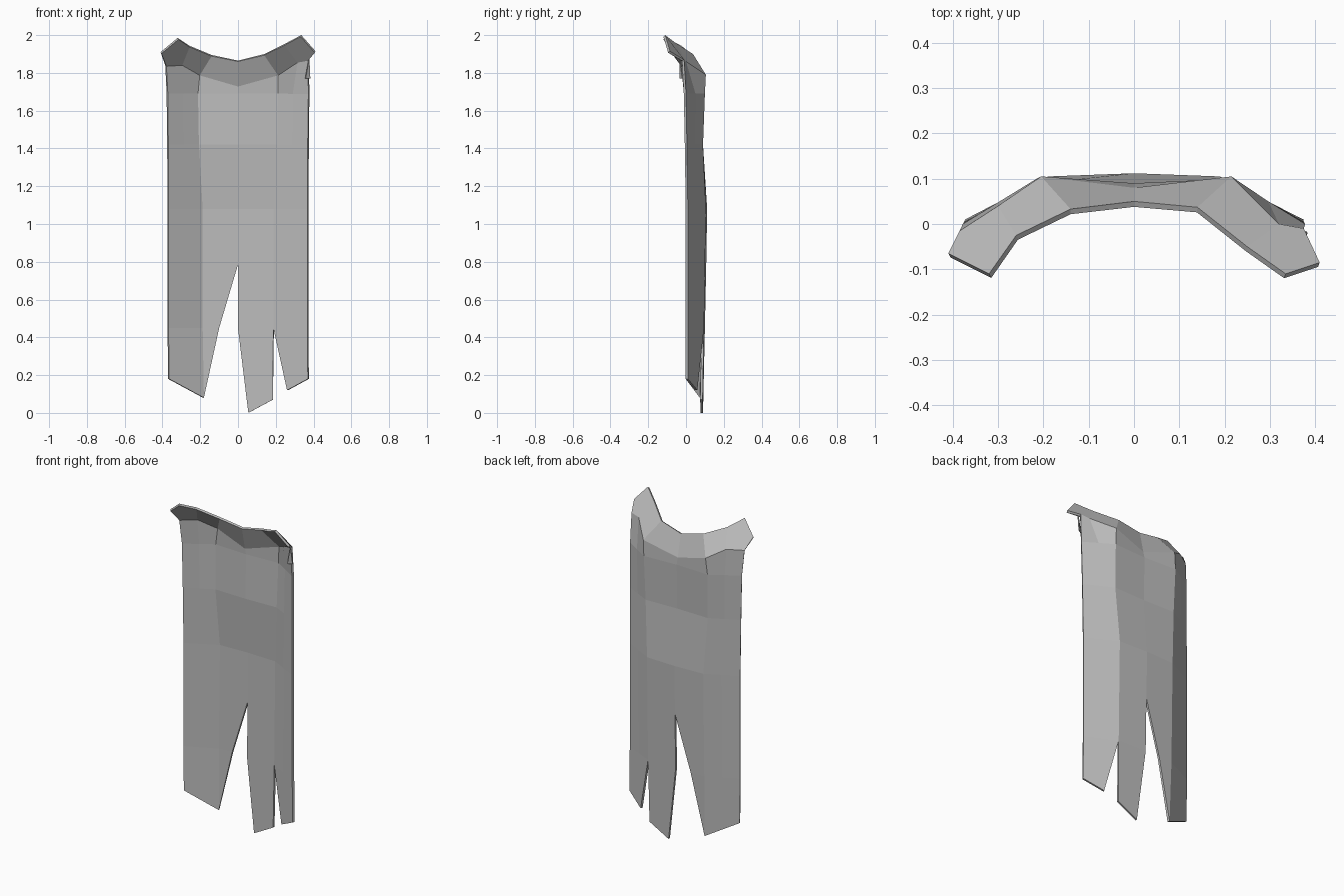
import bpy

cube = bpy.data.objects.get("Cube")
if cube:
    bpy.data.objects.remove(cube, do_unlink=True)

# One plain cloth colour
cloth = bpy.data.materials.new("grey_cloth")
cloth.use_nodes = True
cloth.diffuse_color = (0.5, 0.5, 0.5, 1)
shader = next(n for n in cloth.node_tree.nodes if n.type == 'BSDF_PRINCIPLED')
shader.inputs["Base Color"].default_value = cloth.diffuse_color


def make_sheet(name, points, faces, thickness):
    """Flat-shaded sheet, thickened towards its inner side."""
    mesh = bpy.data.meshes.new(name)
    mesh.from_pydata(points, [], faces)
    mesh.materials.append(cloth)
    sheet = bpy.data.objects.new(name, mesh)
    bpy.context.collection.objects.link(sheet)
    solid = sheet.modifiers.new("thickness", 'SOLIDIFY')
    solid.thickness = thickness
    solid.offset = -1
    return sheet


def cross_section(z, seam_x, edge_x, mid_y, seam_y, edge_y):
    """Seven points across the cape, mirrored about the middle."""
    half = [(seam_x, seam_y, z),
            ((seam_x + edge_x) / 2, (seam_y + edge_y) / 2, z),
            (edge_x, edge_y, z)]
    mirrored = [(-x, y, h) for x, y, h in reversed(half)]
    return mirrored + [(0, mid_y, z)] + half


# Cape rows from the collar rim down to where the tears begin
rim = [(-.41, -.065, 1.91), (-.26, -.025, 1.945), (-.14, .033, 1.895),
       (0, .05, 1.865),
       (.14, .037, 1.9), (.25, -.05, 1.955), (.41, -.085, 1.915)]
shoulder = [(-.385, -.015, 1.84), (-.3, .04, 1.845), (-.205, .105, 1.79),
            (0, .08, 1.73),
            (.215, .105, 1.79), (.32, 0, 1.86), (.375, -.01, 1.87)]
chest = cross_section(1.69, .215, .378, .09, .1, .0)
waist = cross_section(1.42, .21, .375, .085, .09, .005)
hip = cross_section(1.08, .19, .373, .112, .105, .01)
knee = cross_section(.45, .19, .373, .1, .095, .01)
rows = [rim, shoulder, chest, waist, hip, knee]

points = [p for row in rows for p in row]
columns = len(rim)


def at(row, column):
    return rows.index(row) * columns + column


def add_point(x, y, z):
    points.append((x, y, z))
    return len(points) - 1


# Extra corners: collar tips, tear tops and ragged hem
right_tip = add_point(-.32, -.11, 1.985)
left_tip = add_point(.335, -.11, 2.0)
tear_top = add_point(0, .107, .785)
tear_side = add_point(-.1, .098, .45)
hem_right_outer = add_point(-.37, .01, .18)
hem_right_inner = add_point(-.185, .085, .08)
hem_middle_tip = add_point(.055, .09, 0)
hem_middle_side = add_point(.185, .088, .07)
hem_left_tip = add_point(.265, .06, .12)
hem_left_outer = add_point(.375, .01, .18)

faces = []
for upper, lower in zip(rows, rows[1:]):
    for c in range(columns - 1):
        face = [at(upper, c), at(upper, c + 1), at(lower, c + 1), at(lower, c)]
        if upper is rim and c == 0:
            face.insert(1, right_tip)
        elif upper is rim and c == columns - 2:
            face.insert(1, left_tip)
        elif lower is knee and c == 2:
            face[2:3] = [tear_top, tear_side]
        elif lower is knee and c == 3:
            face.append(tear_top)
        faces.append(face)

# Ragged strips below the knee row
right_outer, right_mid, right_seam, middle, left_seam, left_mid, left_outer = (
    at(knee, c) for c in range(columns))
faces += [
    [right_outer, right_mid, right_seam, hem_right_inner, hem_right_outer],
    [right_seam, tear_side, hem_right_inner],
    [middle, left_seam, hem_middle_side, hem_middle_tip],
    [left_seam, left_mid, left_outer, hem_left_outer, hem_left_tip],
]
make_sheet("torn_cape", points, faces, .013)

# Small torn flap hanging below the left collar corner
flap = [(.375, -.03, 1.88), (.38, -.015, 1.77), (.355, -.03, 1.77)]
make_sheet("shoulder_flap", flap, [[0, 1, 2]], .006)
